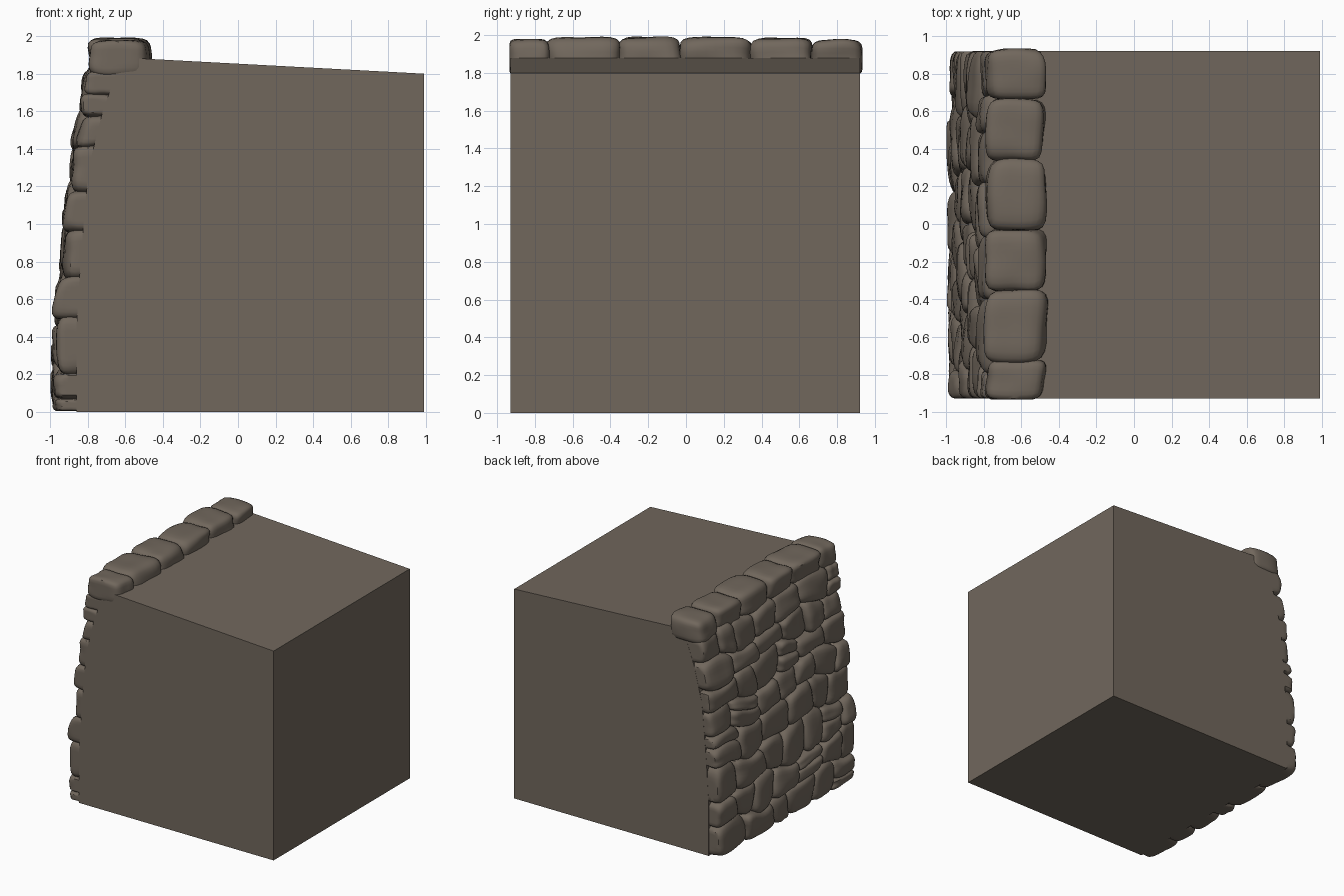
import bpy, bmesh, math, random
from mathutils import Vector, noise

if "Cube" in bpy.data.objects:
    bpy.data.objects.remove(bpy.data.objects["Cube"])

random.seed(11)

stone_mat = bpy.data.materials.new("grey brown stone")
stone_mat.diffuse_color = (0.165, 0.136, 0.108, 1)
stone_mat.use_nodes = True
stone_mat.node_tree.nodes["Principled BSDF"].inputs["Base Color"].default_value = stone_mat.diffuse_color

Y0, Y1 = -0.93, 0.92


def finish(bm, name, smooth):
    bmesh.ops.recalc_face_normals(bm, faces=bm.faces[:])
    me = bpy.data.meshes.new(name)
    bm.to_mesh(me)
    bm.free()
    ob = bpy.data.objects.new(name, me)
    bpy.context.collection.objects.link(ob)
    me.materials.append(stone_mat)
    if smooth:
        bpy.context.view_layer.objects.active = ob
        ob.select_set(True)
        bpy.ops.object.shade_smooth_by_angle(angle=math.radians(40))
        ob.select_set(False)
    return ob


def add_stone(bm, place, power=4.5, rough=0.1, grow=1.06):
    """Rounded block in unit space, roughened, then mapped by place(u, v, w)."""
    tmp = bmesh.new()
    bmesh.ops.create_cube(tmp, size=2)
    bmesh.ops.subdivide_edges(tmp, edges=tmp.edges[:], cuts=7, use_grid_fill=True)
    seed = Vector([random.uniform(-50, 50) for _ in range(3)])
    tilt_v, tilt_w = random.uniform(-.13, .13), random.uniform(-.13, .13)
    new = {}
    for v in tmp.verts:
        p = v.co
        n = sum(abs(c) ** power for c in p) ** (1 / power)
        q = p / n * grow
        q *= 1 + rough * noise.noise(q * 1.1 + seed)
        q.x += tilt_v * q.y + tilt_w * q.z      # each outer face leans its own way
        new[v] = bm.verts.new(place(*q))
    for f in tmp.faces:
        bm.faces.new([new[v] for v in f.verts])
    tmp.free()


def lerp(a, b, t):
    return a + (b - a) * t


# earth block: side profile pulled along y
profile = [(-0.86, 0), (0.99, 0), (0.99, 1.80), (-0.5, 1.88), (-0.62, 1.88),
           (-0.72, 1.6), (-0.795, 1.3), (-0.835, 0.85), (-0.86, 0.45)]
bm = bmesh.new()
face = bm.faces.new([bm.verts.new((x, Y0, z)) for x, z in profile])
ext = bmesh.ops.extrude_face_region(bm, geom=[face])
bmesh.ops.translate(bm, vec=(0, Y1 - Y0, 0),
                    verts=[g for g in ext["geom"] if isinstance(g, bmesh.types.BMVert)])
finish(bm, "earth_block", False)

# battered wall face: rows of irregular stones between wavy bed joints
beds = [0, 0.235, 0.46, 0.73, 0.99, 1.2, 1.42, 1.6, 1.82]
phases = [random.uniform(0, 6.28) for _ in beds]


def bed(k, y):
    if k == 0:
        return 0.0
    amp = 0.012 if k == len(beds) - 1 else 0.03
    return beds[k] + amp * math.sin(5 * y + phases[k]) + amp * 0.5 * math.sin(11 * y + 2 * phases[k])


def wall_x(z):
    return -0.975 + 0.165 * (max(z - 0.3, 0) / 1.5) ** 1.35


bm = bmesh.new()
for k in range(len(beds) - 1):
    # upright joints, each with its own slant
    cuts = [(Y0, Y0)]
    y = Y0 + random.uniform(0.14, 0.36)
    while y < Y1 - 0.13:
        s = random.uniform(-0.035, 0.035)
        cuts.append((y - s, y + s))
        y += random.uniform(0.19, 0.38)
    cuts.append((Y1, Y1))
    for (a0, a1), (b0, b1) in zip(cuts, cuts[1:]):
        # some places take two thin stones instead of one
        parts = [(0, 1)]
        if random.random() < 0.22:
            m = random.uniform(0.35, 0.65)
            parts = [(0, m), (m, 1)]
        for lo, hi in parts:
            out = random.uniform(-0.014, 0.016)

            def place(px, py, pz):
                t = lerp(lo, hi, (pz + 1) / 2)
                yy = lerp(lerp(a0, a1, t), lerp(b0, b1, t), (py + 1) / 2)
                yy = min(max(yy, Y0 + 0.001), Y1 - 0.001)
                zz = max(lerp(bed(k, yy), bed(k + 1, yy), t), 0.004)
                xx = wall_x(zz) + 0.10 + out + 0.10 * px
                return (max(xx, -0.998), yy, zz)

            add_stone(bm, place)
finish(bm, "wall_stones", True)

# cap stones along the top edge
bm = bmesh.new()
joints = [-0.935, -0.727, -0.355, -0.028, 0.343, 0.665, 0.93]
for a, b in zip(joints, joints[1:]):
    top = random.uniform(1.975, 1.995)
    x1 = random.uniform(-0.49, -0.465)

    def place(px, py, pz):
        return (lerp(-0.78, x1, (px + 1) / 2),
                min(max(lerp(a, b, (py + 1) / 2), -0.935), 0.935),
                min(lerp(1.785, top, (pz + 1) / 2), 2.0))

    add_stone(bm, place, power=5, rough=0.08, grow=1.03)
finish(bm, "cap_stones", True)
